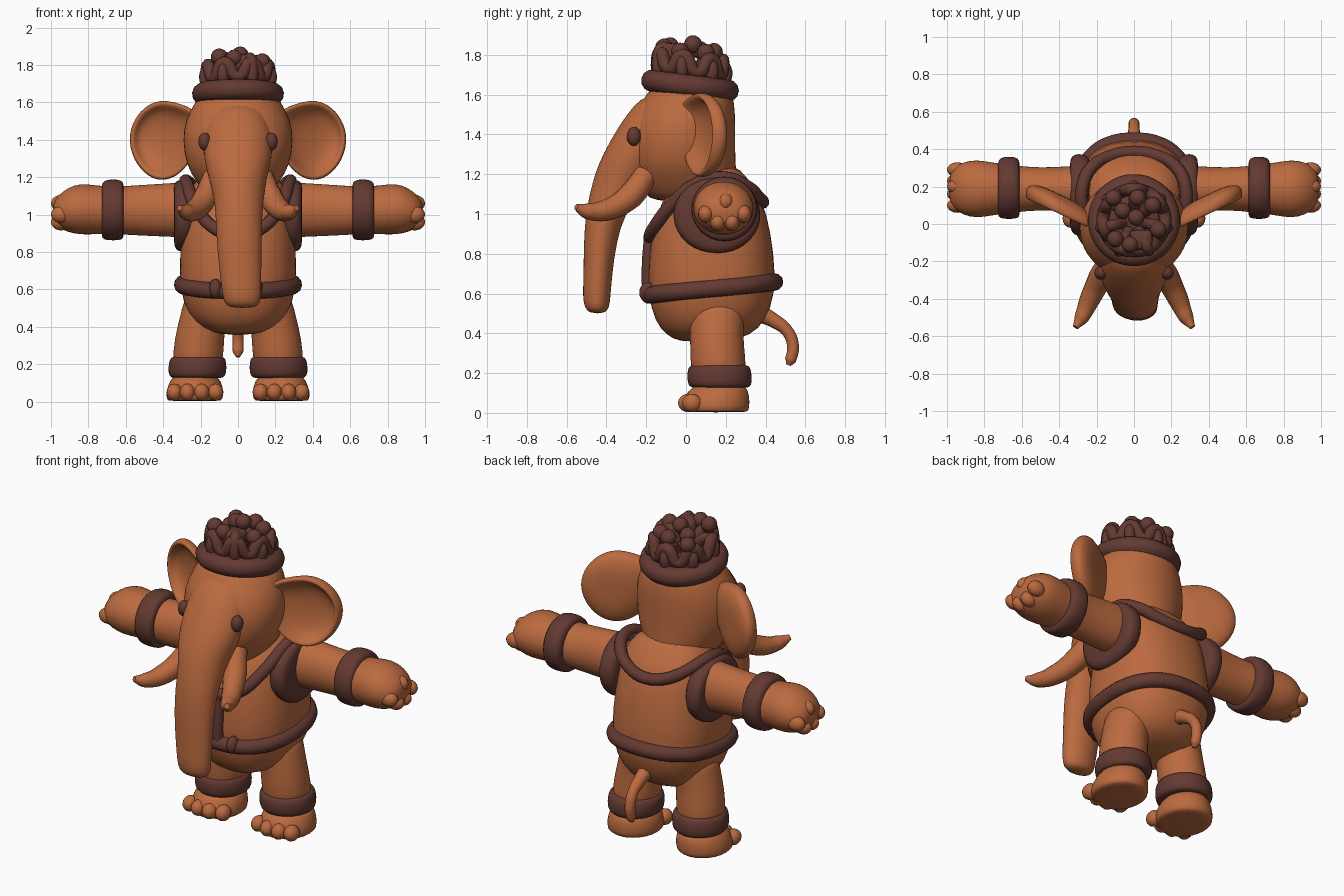
import bpy, bmesh, math, random
from mathutils import Vector

random.seed(4)
if "Cube" in bpy.data.objects:
    bpy.data.objects.remove(bpy.data.objects["Cube"], do_unlink=True)


def material(name, rgb):
    m = bpy.data.materials.new(name)
    m.use_nodes = True
    colour = (*rgb, 1)
    m.diffuse_color = colour
    bsdf = next(n for n in m.node_tree.nodes if n.type == "BSDF_PRINCIPLED")
    bsdf.inputs["Base Color"].default_value = colour
    bsdf.inputs["Roughness"].default_value = 0.8
    return m


HIDE = material("orange brown hide", (0.50, 0.145, 0.05))
TRIM = material("dark maroon trim", (0.125, 0.042, 0.032))


def finish(name, bm, mat, subdivide=0):
    bmesh.ops.recalc_face_normals(bm, faces=bm.faces)
    me = bpy.data.meshes.new(name)
    bm.to_mesh(me)
    bm.free()
    me.materials.append(mat)
    for p in me.polygons:
        p.use_smooth = True
    ob = bpy.data.objects.new(name, me)
    bpy.context.collection.objects.link(ob)
    if subdivide:
        mod = ob.modifiers.new("smooth", "SUBSURF")
        mod.levels = mod.render_levels = subdivide
    return ob


def skin(bm, rings):
    """Bridge rings of points and close both ends."""
    loops = [[bm.verts.new(p) for p in r] for r in rings]
    n = len(loops[0])
    for a, b in zip(loops, loops[1:]):
        for i in range(n):
            j = (i + 1) % n
            bm.faces.new((a[i], a[j], b[j], b[i]))
    bm.faces.new(loops[0])
    bm.faces.new(loops[-1])


def loft(name, mat, sections, axis="z", side=1, n=24, power=2.0):
    """Sections are (position, low a, high a, low b, high b) across the axis."""
    rings = []
    for t, a0, a1, b0, b1 in sections:
        ring = []
        for i in range(n):
            q = math.tau * i / n
            c, s = math.cos(q), math.sin(q)
            a = (a0 + a1) / 2 + (a1 - a0) / 2 * math.copysign(abs(c) ** (2 / power), c)
            b = (b0 + b1) / 2 + (b1 - b0) / 2 * math.copysign(abs(s) ** (2 / power), s)
            x, y, z = (a, b, t) if axis == "z" else (t, a, b)
            ring.append((x * side, y, z))
        rings.append(ring)
    bm = bmesh.new()
    skin(bm, rings)
    return finish(name, bm, mat, 1)


def tube(name, mat, points, radius, closed=False, side=1):
    """Round tube along a smooth path; radius is one number or one per point."""
    cu = bpy.data.curves.new(name, "CURVE")
    cu.dimensions = "3D"
    cu.bevel_depth = 1
    cu.bevel_resolution = 4
    cu.resolution_u = 6
    cu.use_fill_caps = True
    sp = cu.splines.new("BEZIER")
    sp.bezier_points.add(len(points) - 1)
    sp.use_cyclic_u = closed
    for i, (bp, p) in enumerate(zip(sp.bezier_points, points)):
        bp.co = (p[0] * side, p[1], p[2])
        bp.handle_left_type = bp.handle_right_type = "AUTO"
        bp.radius = radius[i] if isinstance(radius, (list, tuple)) else radius
    tmp = bpy.data.objects.new(name + " path", cu)
    bpy.context.collection.objects.link(tmp)
    bpy.context.view_layer.update()
    me = bpy.data.meshes.new_from_object(tmp.evaluated_get(bpy.context.evaluated_depsgraph_get()))
    bpy.data.objects.remove(tmp, do_unlink=True)
    bm = bmesh.new()
    bm.from_mesh(me)
    return finish(name, bm, mat)


def ball(name, mat, centre, size):
    bm = bmesh.new()
    bmesh.ops.create_uvsphere(bm, u_segments=16, v_segments=10, radius=1)
    for v in bm.verts:
        v.co = Vector(centre) + Vector(c * s for c, s in zip(v.co, size))
    return finish(name, bm, mat)


# Torso, head and trunk
loft("torso", HIDE, [(.355, -.08, .08, -.03, .2), (.39, -.2, .2, -.1, .33), (.46, -.27, .27, -.16, .4),
                     (.6, -.315, .315, -.195, .455), (.8, -.315, .315, -.19, .445),
                     (1.0, -.29, .29, -.155, .41), (1.12, -.27, .27, -.09, .36),
                     (1.19, -.22, .22, -.02, .3), (1.25, -.15, .15, .02, .25)], power=2.4)
loft("head", HIDE, [(1.06, -.12, .12, -.16, .2), (1.1, -.17, .17, -.21, .25), (1.17, -.22, .22, -.27, .26),
                    (1.26, -.28, .28, -.3, .25), (1.4, -.3, .3, -.3, .25), (1.5, -.285, .285, -.265, .25),
                    (1.6, -.235, .235, -.2, .24), (1.68, -.17, .17, -.15, .2)])
loft("trunk", HIDE, [(1.6, -.1, .1, -.2, 0), (1.55, -.15, .15, -.26, 0), (1.45, -.19, .19, -.335, 0),
                     (1.3, -.185, .185, -.42, -.1), (1.2, -.16, .155, -.46, -.14),
                     (1.1, -.13, .14, -.485, -.22), (1, -.12, .13, -.505, -.31),
                     (.85, -.115, .128, -.515, -.35), (.7, -.1, .125, -.515, -.37),
                     (.58, -.085, .125, -.52, -.38), (.525, -.075, .12, -.51, -.385), (.5, -.04, .09, -.48, -.41)])

# Paired parts, drawn on the left and mirrored to the right
EAR = [(.21, 1.56), (.32, 1.6), (.42, 1.62), (.51, 1.575), (.57, 1.49), (.59, 1.385),
       (.55, 1.265), (.46, 1.18), (.36, 1.18), (.28, 1.24), (.22, 1.34), (.2, 1.45)]
EAR_LAYERS = [(.05, .07), (.5, .07), (.8, .05), (.95, .025), (1, -.01), (.96, -.04),
              (.86, -.035), (.72, .01), (.4, .035), (.05, .04)]


def ear(name, side):
    cx, cz = .41, 1.4
    rings = []
    for scale, depth in EAR_LAYERS:
        ring = []
        for x, z in EAR:
            px, pz = cx + (x - cx) * scale, cz + (z - cz) * scale
            ring.append((px * side, .02 + (px - .25) * .47 + depth, pz))
        rings.append(ring)
    bm = bmesh.new()
    skin(bm, rings)
    finish(name, bm, HIDE, 2)


for label, s in (("left", 1), ("right", -1)):
    ear(label + "_ear", s)
    ball(label + "_eye", TRIM, (.178 * s, -.262, 1.39), (.034, .036, .048))
    tube(label + "_tusk", HIDE, [(.13, -.2, 1.2), (.175, -.28, 1.09), (.235, -.4, 1.02), (.28, -.5, 1.015),
                                 (.312, -.552, 1.035)], (.06, .066, .055, .04, .016), side=s)

    # Arm with mitten hand, knuckles, cuff and armhole trim
    loft(label + "_arm", HIDE, [(.18, .04, .32, .87, 1.18), (.35, .07, .31, .88, 1.17), (.5, .075, .3, .885, 1.16),
                                (.65, .06, .315, .895, 1.15), (.76, .045, .33, .895, 1.155),
                                (.84, .03, .345, .89, 1.17), (.91, .045, .335, .905, 1.145),
                                (.965, .08, .3, .93, 1.1), (.99, .13, .25, .97, 1.06)], "x", s)
    for i, (y, z) in enumerate([(.1, 1.0), (.16, .96), (.23, .96), (.29, 1.0), (.2, 1.06)]):
        ball(f"{label}_finger_{i + 1}", HIDE, (.945 * s, y, z), (.055, .04, .045))
    loft(label + "_wrist_cuff", TRIM, [(.61, .07, .3, .9, 1.14), (.612, .035, .345, .87, 1.175),
                                       (.635, .025, .362, .86, 1.19), (.7, .025, .362, .86, 1.19),
                                       (.727, .035, .345, .87, 1.175), (.73, .07, .3, .9, 1.14)], "x", s)
    loft(label + "_armhole_trim", TRIM, [(.23, -.03, .34, .84, 1.16), (.25, -.06, .37, .81, 1.185),
                                         (.3, -.07, .38, .795, 1.19), (.335, -.05, .365, .81, 1.18),
                                         (.345, .0, .33, .85, 1.16)], "x", s)

    # Leg with foot, toes and ankle cuff
    loft(label + "_leg", HIDE, [(.58, .03, .28, .02, .3), (.5, .035, .3, .01, .3), (.4, .07, .325, .02, .285),
                                (.28, .075, .35, .02, .3), (.1, .09, .35, .03, .31)], side=s)
    loft(label + "_ankle_cuff", TRIM, [(.125, .1, .34, .05, .3), (.128, .075, .36, .02, .32),
                                       (.15, .06, .375, .005, .335), (.21, .06, .372, .005, .33),
                                       (.238, .07, .36, .015, .32), (.242, .1, .33, .05, .29)], side=s)
    loft(label + "_foot", HIDE, [(.003, .1, .365, .0, .3), (.008, .08, .385, -.015, .318), (.06, .075, .385, -.02, .322),
                                 (.11, .09, .365, .01, .315), (.15, .12, .34, .05, .29)], side=s)
    for i, x in enumerate((.12, .195, .27, .34)):
        ball(f"{label}_toe_{i + 1}", HIDE, (x * s, .03 - .02 * (i in (1, 2)), .05), (.042, .05, .046))

tube("tail", HIDE, [(0, .37, .5), (0, .44, .465), (0, .51, .41), (0, .538, .335), (0, .525, .265), (0, .515, .24)],
     (.045, .036, .03, .03, .028, .012))


# Vest trim and belt
def circle(n):
    return [(math.sin(math.tau * i / n), math.cos(math.tau * i / n)) for i in range(n)]


tube("belt", TRIM, [(.298 * math.copysign(abs(u) ** .85, u), .13 + .315 * math.copysign(abs(v) ** .85, v),
                     .625 + .033 * v) for u, v in circle(16)], .044, closed=True)
half = [(.13, -.16, .93), (.23, -.07, 1.05), (.27, .06, 1.155), (.275, .2, 1.18), (.22, .31, 1.135), (.12, .365, 1.08)]
tube("neckline_trim", TRIM, [(0, -.18, .885)] + half + [(0, .385, 1.06)]
     + [(-x, y, z) for x, y, z in reversed(half)], .034, closed=True)
tube("front_placket", TRIM, [(0, -.19, .6), (0, -.19, .75), (0, -.18, .88)], .032)
for i, x in enumerate((-.12, .1)):
    ball(f"belt_knot_{i + 1}", TRIM, (x, -.19, .605), (.034, .045, .052))


# Hat: tilted rim, shallow crown and a pile of loops, berries and a block
def on_hat(x, y, z):
    return (x, y + .02, z - .13 * y)


tube("hat_rim", TRIM, [on_hat(.19 * u, .19 * v, 1.645) for u, v in circle(12)], .056, closed=True)
loft("hat_crown", TRIM, [(1.62, -.18, .18, -.16, .2), (1.68, -.17, .17, -.15, .19),
                         (1.71, -.13, .13, -.11, .15), (1.73, -.06, .06, -.04, .08)])
tube("hat_wreath", TRIM, [on_hat(u * .165, v * .165, 1.755 + .04 * (-1) ** i)
                          for i, (u, v) in enumerate(circle(14))], .033, closed=True)
for i, (u, v) in enumerate(circle(7)):
    r = random.uniform(.12, .15)
    top = random.uniform(1.78, 1.83)
    tube(f"hat_loop_{i + 1}", TRIM, [on_hat(u * .17, v * .17, 1.67), on_hat(u * .18, v * .18, 1.75),
                                     on_hat(u * r, v * r, top), on_hat(u * .06, v * .06, 1.72)], .03)
berries = [(.02, .12, 1.83), (-.06, .05, 1.83), (.012, .015, 1.855), (-.1, -.1, 1.83),
           (.1, .08, 1.82), (.13, -.05, 1.81), (-.11, .12, 1.82), (-.02, -.13, 1.82)]
for i, p in enumerate(berries):
    ball(f"hat_berry_{i + 1}", TRIM, on_hat(*p), (.045,) * 3)
loft("hat_block", TRIM, [(1.72, -.02, .1, -.13, -.03), (1.75, -.025, .1, -.14, -.03),
                         (1.84, -.025, .1, -.14, -.03), (1.86, -.01, .09, -.13, -.04)], power=5)
